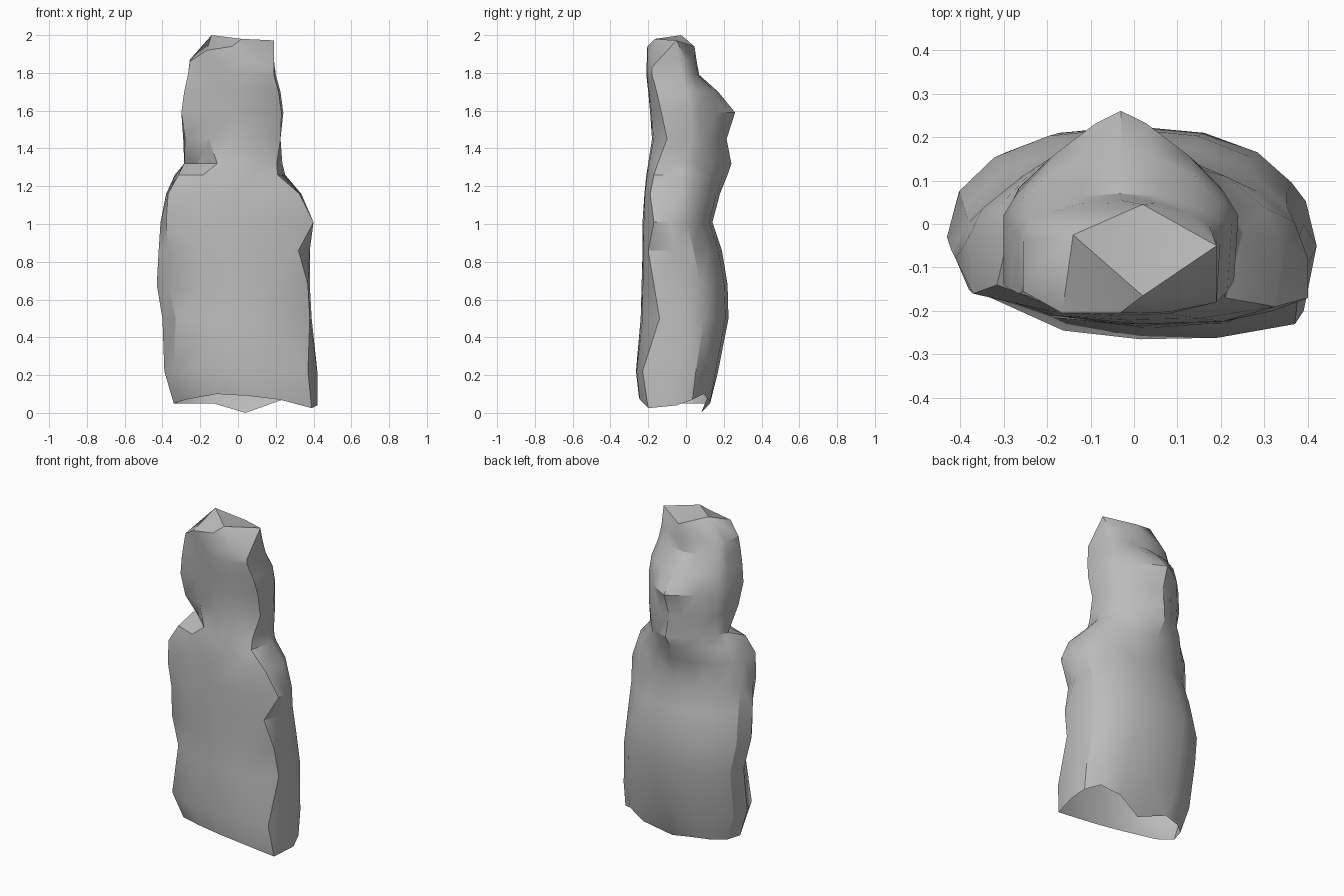
import bpy
import bmesh
from math import cos, sin, pi

if "Cube" in bpy.data.objects:
    bpy.data.objects.remove(bpy.data.objects["Cube"], do_unlink=True)

ARC = 8  # segments in the rounded back


def grey_material():
    mat = bpy.data.materials.new("stone grey")
    colour = (0.5, 0.5, 0.5, 1)
    mat.use_nodes = True
    mat.diffuse_color = colour
    mat.node_tree.nodes["Principled BSDF"].inputs["Base Color"].default_value = colour
    return mat


def section(right, left, front, corner, side, back, inset_r, inset_l, power):
    """Outline of one level: flat front, narrow side walls, rounded back."""
    a, b = right + inset_r, left - inset_l
    mid = (a + b) / 2
    pts = [(a, front + .05 + inset_r), ((a + mid) / 2, front + .02), (mid, front),
           ((b + mid) / 2, front * 0.9 + corner * 0.1), (b, corner)]
    centre, half = (right + left) / 2, (left - right) / 2
    for k in range(ARC + 1):
        c, s = cos(pi * k / ARC), max(0, sin(pi * k / ARC))
        x = centre + half * abs(c) ** power * (1 if c > 0 else -1)
        pts.append((x, side + (back - side) * s ** power))
    return pts


# Levels from hem to brow: height, right, left, front, left corner, side, back,
# right inset, left inset, roundness of the back
body_levels = [
    (.05, -.34, .42, -.25, -.20, -.05, .14, .06, .03, .85),
    (.22, -.39, .42, -.265, -.23, -.05, .17, .05, .05, .8),
    (.50, -.40, .39, -.24, -.14, .00, .225, .07, .01, .9),
    (.68, -.43, .38, -.235, -.17, -.03, .22, .06, .01, .9),
    (.86, -.42, .38, -.23, -.20, -.06, .19, .05, .06, .95),
    (1.01, -.41, .40, -.23, -.17, -.08, .14, .03, .00, 1),
    (1.16, -.38, .335, -.22, -.19, -.03, .18, .01, .01, 1.2),
    (1.26, -.335, .25, -.21, -.17, -.02, .22, .02, .04, 1.35),
]
head_levels = [
    (1.32, -.285, .235, -.20, -.15, -.01, .24, .07, .03, 1.35),
    (1.45, -.29, .225, -.18, -.10, .03, .215, .01, .00, 1.3),
    (1.59, -.30, .24, -.19, -.13, .02, .26, .00, .01, 1.6),
    (1.70, -.285, .225, -.20, -.155, .00, .17, .00, .01, 1.2),
    (1.79, -.265, .20, -.21, -.18, -.02, .07, .00, .01, 1),
    (1.87, -.255, .19, -.205, -.18, -.04, .055, .00, .00, 1),
]

bm = bmesh.new()
rings = []
for z, *shape in body_levels + head_levels:
    rings.append([bm.verts.new((x, y, z)) for x, y in section(*shape)])
count = len(rings[0])

# Uneven open hem: raised in front, dipping to a point at the back
for v, dz in zip(rings[0], (.02, .05, .04, .02, -.025, -.01, .02, .05, .01)):
    v.co.z += dz
tail = rings[0][5 + ARC // 2]
tail.co.z, tail.co.y = 0, .08

# Skin between the levels
for low, high in zip(rings, rings[1:]):
    for i in range(count):
        j = (i + 1) % count
        bm.faces.new((low[i], low[j], high[j], high[i]))

# Faceted crown: four tips, each fanned out to its part of the last ring
crown = [bm.verts.new(p) for p in
         ((.02, -.165, 1.98), (.19, -.05, 1.972), (.02, .045, 1.94), (-.14, -.025, 2))]
last = rings[-1]
last[0].co.z = 1.86
last[1].co = (-.165, -.205, 1.92)
last[2].co.z = 1.94
last[4].co.z = 1.83
owner = [3, 3, 0, 0, 1, 1, 1, 2, 2, 2, 2, 3, 3, 3]
for i in range(count):
    j = (i + 1) % count
    p, q = crown[owner[i]], crown[owner[j]]
    bm.faces.new((last[i], last[j], p))
    if p is not q:
        bm.faces.new((last[j], q, p))
bm.faces.new(crown)

bmesh.ops.triangulate(bm, faces=[f for f in bm.faces if len(f.verts) == 4])
bmesh.ops.recalc_face_normals(bm, faces=bm.faces)
mesh = bpy.data.meshes.new("hooded_figure")
bm.to_mesh(mesh)
bm.free()
mesh.materials.append(grey_material())

figure = bpy.data.objects.new("hooded_figure", mesh)
bpy.context.collection.objects.link(figure)
bpy.context.view_layer.objects.active = figure
figure.select_set(True)
bpy.ops.object.shade_smooth_by_angle(angle=pi / 6)
